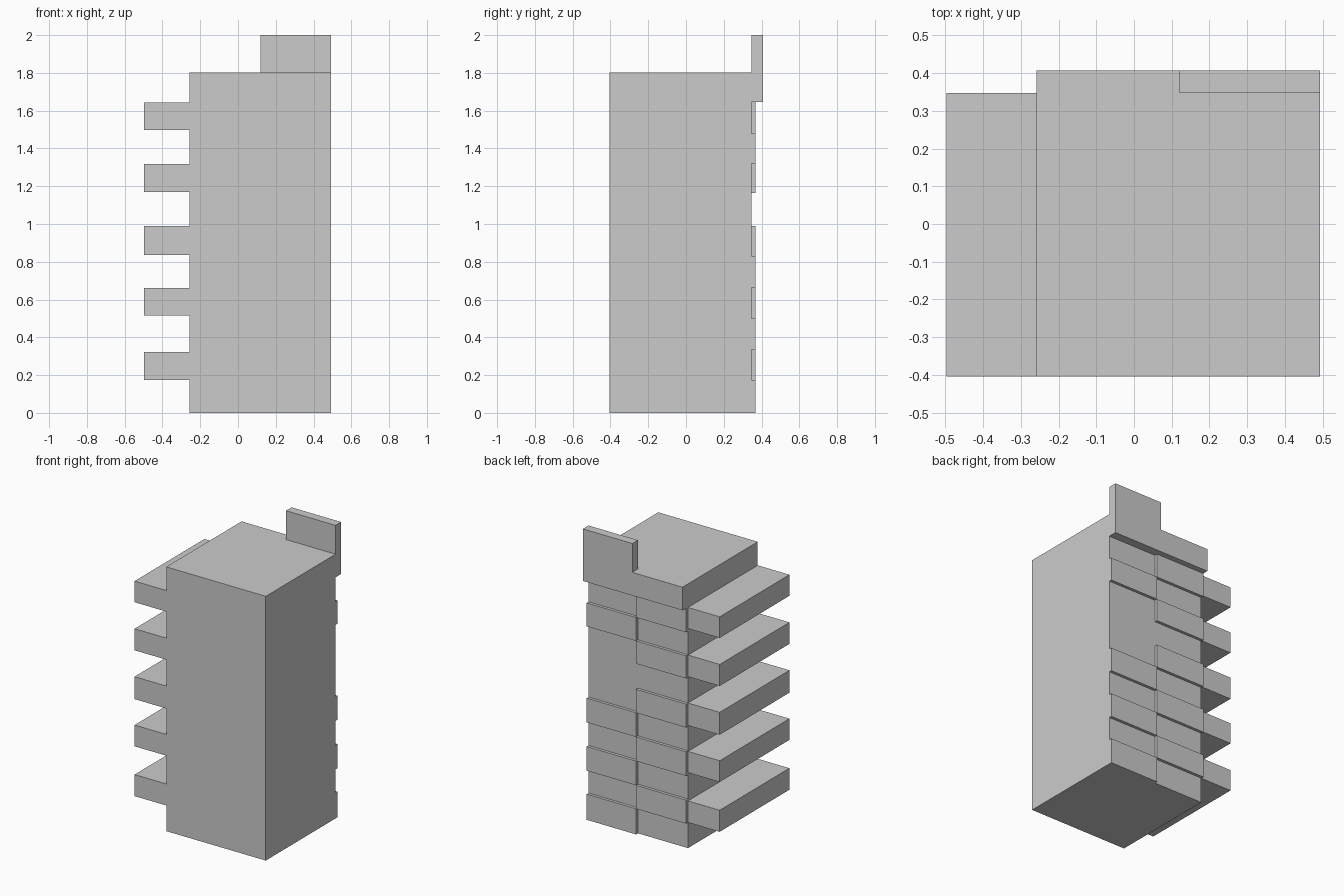
import bpy
import bmesh

if "Cube" in bpy.data.objects:
    bpy.data.objects.remove(bpy.data.objects["Cube"])

FRONT, BACK = -0.405, 0.347      # depth of the main block
PANEL, CROWN = 0.367, 0.407      # outer faces of the rear panels and crown
XF, XL, XM, XR = -0.497, -0.258, 0.12, 0.493


def extrude_profile(name, pts, y0, y1):
    """Extrude an x/z outline along y into a closed solid."""
    bm = bmesh.new()
    face = bm.faces.new([bm.verts.new((x, y0, z)) for x, z in pts])
    ext = bmesh.ops.extrude_face_region(bm, geom=[face], use_keep_orig=True)
    verts = [v for v in ext["geom"] if isinstance(v, bmesh.types.BMVert)]
    bmesh.ops.translate(bm, vec=(0, y1 - y0, 0), verts=verts)
    bmesh.ops.recalc_face_normals(bm, faces=bm.faces)
    mesh = bpy.data.meshes.new(name)
    bm.to_mesh(mesh)
    bm.free()
    obj = bpy.data.objects.new(name, mesh)
    bpy.context.collection.objects.link(obj)
    return obj


def rect(x0, x1, z0, z1):
    return [(x0, z0), (x1, z0), (x1, z1), (x0, z1)]


# Tower with balcony slabs on its left side, as one comb-shaped outline
slabs = [(0.175, 0.322), (0.515, 0.66), (0.837, 0.99), (1.17, 1.317), (1.498, 1.642)]
outline = [(XR, 1.803), (XR, 0), (XL, 0)]
for z0, z1 in slabs:
    outline += [(XL, z0), (XF, z0), (XF, z1), (XL, z1)]
outline.append((XL, 1.803))
extrude_profile("tower_with_slabs", outline, FRONT, BACK)

# Rear crown band rising into a parapet on the right
extrude_profile("crown_parapet",
                [(XL, 1.645), (XR, 1.645), (XR, 2.0), (XM, 2.0), (XM, 1.803), (XL, 1.803)],
                BACK, CROWN)

# Rear panels in a checkerboard of two columns
for i, (z0, z1) in enumerate([(0.175, 0.335), (0.5, 0.665), (0.83, 0.99),
                              (1.165, 1.32), (1.48, 1.645)]):
    extrude_profile(f"left_panel_{i}", rect(XL, XM, z0, z1), BACK, PANEL)
for i, (z0, z1) in enumerate([(0, 0.175), (0.335, 0.5), (0.665, 0.83), (1.32, 1.48)]):
    extrude_profile(f"right_panel_{i}", rect(XM, XR, z0, z1), BACK, PANEL)
